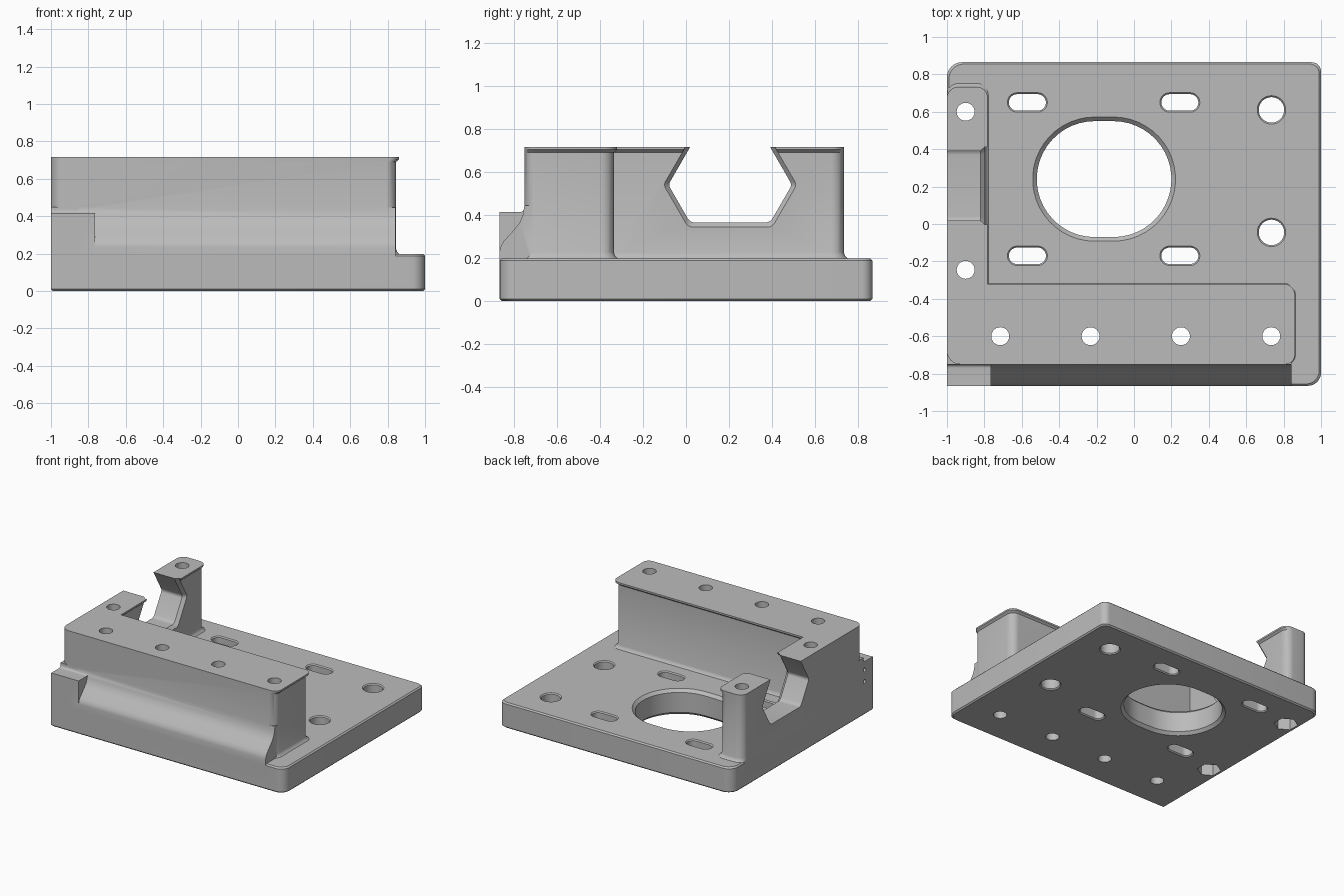
import bpy, bmesh, math
from mathutils import Vector

if "Cube" in bpy.data.objects:
    bpy.data.objects.remove(bpy.data.objects["Cube"], do_unlink=True)

grey = bpy.data.materials.new("satin grey")
grey.use_nodes = True
COLOR = (0.5, 0.5, 0.5, 1)
grey.diffuse_color = COLOR
grey.node_tree.nodes["Principled BSDF"].inputs["Base Color"].default_value = COLOR


def rounded(corners, seg=8):
    """Outline from (u, v, radius) corners, arcs where radius is set."""
    out = []
    for i, (u, v, r) in enumerate(corners):
        p = Vector((u, v))
        if r == 0:
            out.append(p)
            continue
        a = (Vector(corners[i - 1][:2]) - p).normalized()
        b = (Vector(corners[(i + 1) % len(corners)][:2]) - p).normalized()
        half = a.angle(b) / 2
        centre = p + (a + b).normalized() * r / math.sin(half)
        t = r / math.tan(half)
        va, vb = (p + a * t - centre) / r, (p + b * t - centre) / r
        out += [centre + va.slerp(vb, k / seg) * r for k in range(seg + 1)]
    return out


def loft(name, rings, axis="Z"):
    """Closed solid through (level, outline) rings along an axis."""
    bm = bmesh.new()
    loops = []
    for level, outline in rings:
        place = (lambda p: (p[0], p[1], level)) if axis == "Z" else (lambda p: (level, p[0], p[1]))
        loops.append([bm.verts.new(place(p)) for p in outline])
    bm.faces.new(loops[0])
    bm.faces.new(loops[-1])
    n = len(loops[0])
    for lo, hi in zip(loops, loops[1:]):
        for i in range(n):
            j = (i + 1) % n
            bm.faces.new((lo[i], lo[j], hi[j], hi[i]))
    bmesh.ops.recalc_face_normals(bm, faces=bm.faces[:])
    mesh = bpy.data.meshes.new(name)
    bm.to_mesh(mesh)
    bm.free()
    mesh.materials.append(grey)
    obj = bpy.data.objects.new(name, mesh)
    bpy.context.collection.objects.link(obj)
    return obj


def stadium(x, y, half, r, n=24):
    """Slot outline along x; a circle when half is 0."""
    pts = []
    for side, start in ((1, -math.pi / 2), (-1, math.pi / 2)):
        for k in range(n):
            a = start + math.pi * k / (n - (half > 0))
            pts.append((x + side * half + r * math.cos(a), y + r * math.sin(a)))
    return pts


def combine(target, tool, operation):
    mod = target.modifiers.new("combine", "BOOLEAN")
    mod.operation = operation
    mod.solver = "EXACT"
    mod.object = tool
    bpy.context.view_layer.objects.active = target
    bpy.ops.object.modifier_apply(modifier=mod.name)
    bpy.data.objects.remove(tool, do_unlink=True)


TOP = 0.198     # plate top
HIGH = 0.716    # wall top


# Base plate with softened rims
def plate_outline(e):
    return rounded([(-1 + e, -0.865 + e, 0), (1 - e, -0.865 + e, 0.07),
                    (1 - e, 0.865 - e, 0.05), (-1 + e, 0.865 - e, 0.08)])


bracket = loft("mounting_bracket", [(0, plate_outline(0.01)), (0.01, plate_outline(0)),
                                    (TOP - 0.01, plate_outline(0)), (TOP, plate_outline(0.01))])


# L-shaped wall with a flared foot and a thin lip along the top
def wall_outline(e, back):
    return rounded([(-1, -0.75, 0.07), (0.845 + e, -0.75, 0.05), (0.845 + e, -0.335 + e, 0.06),
                    (-0.797 + e, -0.335 + e, 0), (-0.797 + e, 0.733 + back, 0.06),
                    (-1, 0.733 + back, 0.06)])


wall = loft("wall", [(z, wall_outline(e, b)) for z, e, b in (
    (0.1, 0.018, 0.018), (TOP, 0.018, 0.018), (0.208, 0.007, 0.007), (0.225, 0, 0),
    (0.69, 0, 0), (0.703, 0.015, 0), (HIGH, 0.015, 0))])

# Sloped front reinforcement and square step at its end
ramp_profile = [(-0.6, 0.1), (-0.865, 0.1), (-0.865, 0.235), (-0.859, 0.258), (-0.845, 0.28),
                (-0.795, 0.335), (-0.772, 0.365), (-0.758, 0.4), (-0.75, 0.445), (-0.6, 0.445)]
ramp = loft("ramp", [(-0.85, ramp_profile), (0.843, ramp_profile)], "X")
step_profile = rounded([(-0.66, 0.1, 0), (-0.865, 0.1, 0), (-0.865, 0.414, 0),
                        (-0.75, 0.414, 0.02), (-0.75, 0.45, 0), (-0.66, 0.45, 0)])
step = loft("step", [(-1, [p for p in step_profile]), (-0.765, step_profile)], "X")
for part in (wall, ramp, step):
    combine(bracket, part, "UNION")

cutters = []


# Open hexagonal cradle through the side wall, flared on the inner face
def cradle(grow):
    c, z0, w, low = 0.205, 0.54, 0.287 + grow, 0.175 + grow
    s = math.tan(math.radians(30))
    bottom, top = w - low * s, w - 0.26 * s
    return rounded([(c - bottom, z0 - low, 0.04), (c + bottom, z0 - low, 0.04), (c + w, z0, 0.03),
                    (c + top, z0 + 0.26, 0), (c - top, z0 + 0.26, 0), (c - w, z0, 0.03)], 5)


cutters.append(loft("cradle_cut", [(-1.1, cradle(0)), (-0.822, cradle(0)),
                                   (-0.797, cradle(0.022)), (-0.75, cradle(0.022))], "X"))


# Openings through the plate, chamfered on both faces
def opening(x, y, half, r, c):
    rings = ((-0.02, c), (0, c), (c, 0), (TOP - c, 0), (TOP, c), (0.25, c))
    cutters.append(loft("opening_cut", [(z, stadium(x, y, half, r + g)) for z, g in rings]))


opening(-0.16, 0.24, 0.05, 0.31, 0.022)
for x in (-0.57, 0.245):
    for y in (-0.17, 0.65):
        opening(x, y, 0.055, 0.044, 0.008)
for y in (-0.045, 0.61):
    opening(0.735, y, 0, 0.068, 0.008)

# Screw holes down through the walls
side_holes = [(-0.9, 0.6), (-0.9, -0.245)]
front_holes = [(-0.715 + 0.483 * i, -0.6) for i in range(4)]
for x, y in side_holes + front_holes:
    hole = stadium(x, y, 0, 0.048, 16)
    cutters.append(loft("screw_cut", [(-0.05, hole), (0.8, hole)]))

# Hexagonal nut pockets under the side wall
for x, y in side_holes:
    pocket = stadium(x, y, 0, 0.085, 3)
    cutters.append(loft("nut_cut", [(-0.05, pocket), (0.1, pocket)]))

# Two pin holes in the end of the step
for z in (0.26, 0.35):
    pin = stadium(-0.765, z, 0, 0.015, 8)
    cutters.append(loft("pin_cut", [(-1.05, pin), (-0.85, pin)], "X"))

for cutter in cutters:
    combine(bracket, cutter, "DIFFERENCE")

# Smooth curved surfaces, keep machined edges crisp
for obj in bpy.context.selected_objects:
    obj.select_set(False)
bracket.select_set(True)
bpy.context.view_layer.objects.active = bracket
bpy.ops.object.shade_smooth_by_angle(angle=math.radians(30))
